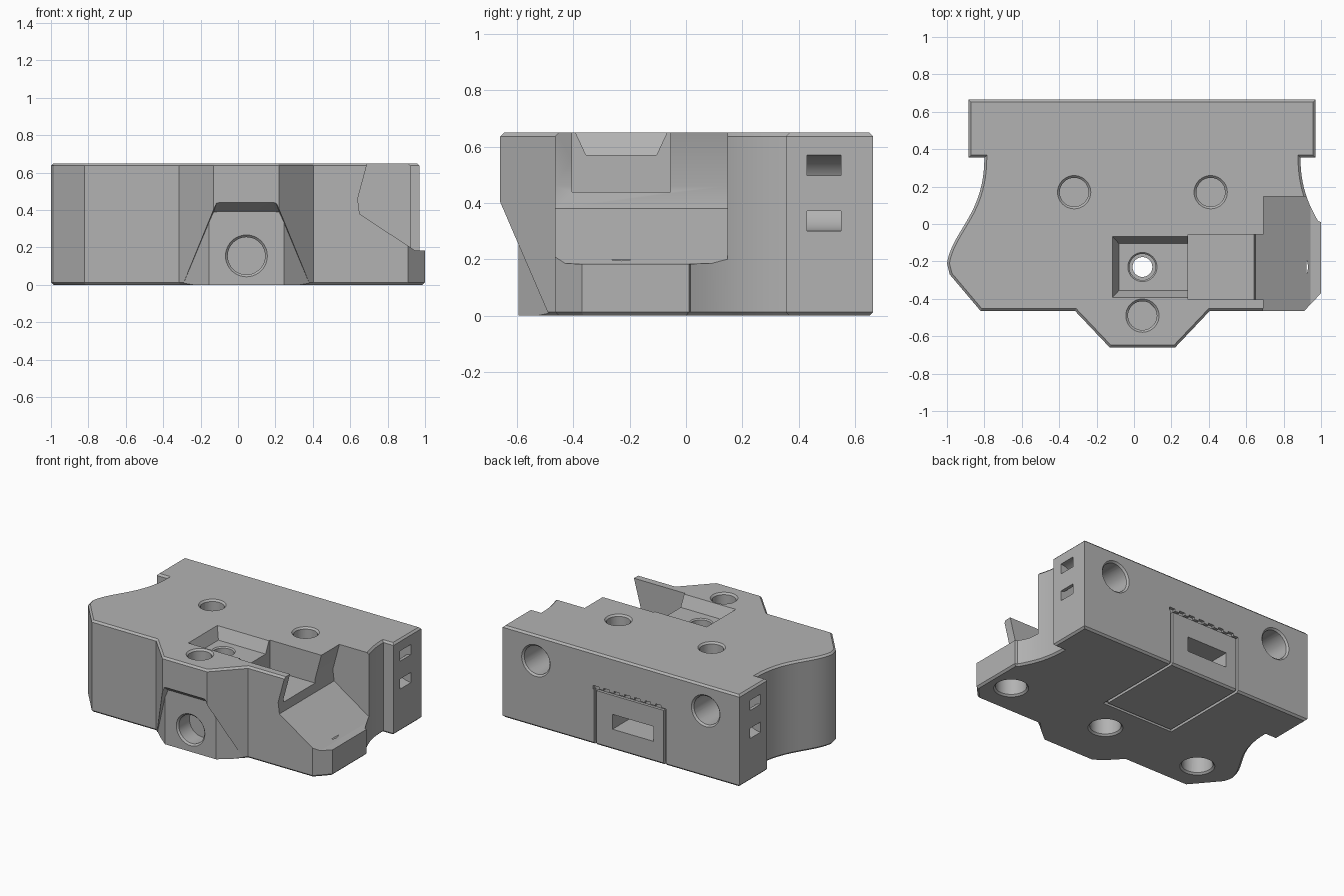
import bpy, bmesh, math
from mathutils import Vector, Matrix
from mathutils.geometry import interpolate_bezier

if "Cube" in bpy.data.objects:
    bpy.data.objects.remove(bpy.data.objects["Cube"])

MID = 0.045      # symmetry line of the housing
HEIGHT = 0.65

grey = bpy.data.materials.new("plain_grey")
grey.use_nodes = True
grey.diffuse_color = (0.45, 0.45, 0.45, 1)
grey.node_tree.nodes["Principled BSDF"].inputs["Base Color"].default_value = (0.45, 0.45, 0.45, 1)


def make(name, bm):
    bmesh.ops.recalc_face_normals(bm, faces=bm.faces)
    mesh = bpy.data.meshes.new(name)
    bm.to_mesh(mesh)
    bm.free()
    mesh.materials.append(grey)
    ob = bpy.data.objects.new(name, mesh)
    bpy.context.collection.objects.link(ob)
    return ob


def prism(name, points, direction):
    bm = bmesh.new()
    face = bm.faces.new([bm.verts.new(p) for p in points])
    out = bmesh.ops.extrude_face_region(bm, geom=[face])
    verts = [v for v in out["geom"] if isinstance(v, bmesh.types.BMVert)]
    bmesh.ops.translate(bm, vec=direction, verts=verts)
    return make(name, bm)


def hull(name, points):
    bm = bmesh.new()
    for p in points:
        bm.verts.new(p)
    bmesh.ops.convex_hull(bm, input=bm.verts)
    return make(name, bm)


def box(name, xs, ys, zs):
    return hull(name, [(x, y, z) for x in xs for y in ys for z in zs])


def rod(name, a, b, r1, r2=None):
    a, b = Vector(a), Vector(b)
    bm = bmesh.new()
    turn = (b - a).to_track_quat('Z', 'Y').to_matrix().to_4x4()
    bmesh.ops.create_cone(bm, cap_ends=True, segments=40, radius1=r1,
                          radius2=r1 if r2 is None else r2, depth=(b - a).length,
                          matrix=Matrix.Translation((a + b) / 2) @ turn)
    return make(name, bm)


def cut(target, tool):
    mod = target.modifiers.new("cut", 'BOOLEAN')
    mod.operation = 'DIFFERENCE'
    mod.solver = 'EXACT'
    mod.object = tool
    bpy.context.view_layer.objects.active = target
    bpy.ops.object.modifier_apply(modifier=mod.name)
    bpy.data.objects.remove(tool)


def bore(target, mouth, inward, radius, depth, lip=0.012):
    # blind hole with a small chamfered mouth
    mouth, inward = Vector(mouth), Vector(inward)
    cut(target, rod("bore", mouth - inward * 0.1, mouth + inward * depth, radius))
    cut(target, rod("lip", mouth - inward * lip, mouth + inward * lip,
                    radius + 2 * lip, radius))


# Housing block: plan outline with curved waists and a chamfered rim
waist = [p.to_2d() for p in interpolate_bezier(
    Vector((-1, -0.21, 0)), Vector((-0.97, -0.03, 0)),
    Vector((-0.8, 0.05, 0)), Vector((-0.8, 0.355, 0)), 24)]
right_waist = [Vector((2 * MID - p.x, p.y)) for p in reversed(waist)]
right_waist = [p for p in right_waist if p.x < 0.995]
outline = waist + [(-0.885, 0.355), (-0.885, 0.665), (0.97, 0.665), (0.97, 0.355)]
outline += right_waist + [(1, 0.01), (1, -0.37), (0.91, -0.465), (0.405, -0.465),
                          (0.22, -0.66), (-0.13, -0.66), (-0.315, -0.465),
                          (-0.82, -0.465), (-0.985, -0.27)]
body = prism("housing", [(p[0], p[1], 0) for p in outline], (0, 0, HEIGHT))
bm = bmesh.new()
bm.from_mesh(body.data)
rim = [e for e in bm.edges if abs(e.verts[0].co.z - e.verts[1].co.z) < 1e-5]
bmesh.ops.bevel(bm, geom=rim, offset=0.013, segments=1, affect='EDGES')
bm.to_mesh(body.data)
bm.free()

# Flared recess under the nose
flare = hull("flare", [
    (MID + s * w, y, z) for s in (-1, 1)
    for w, y, z in ((0.14, -0.75, 0.50), (0.175, -0.46, 0.29), (0.175, -0.595, 0.39),
                    (0.36, -0.75, -0.05), (0.36, -0.46, -0.05), (0.14, -0.68, 0.455))])
core = prism("core", [(x, y, -0.2) for x, y in (
    (-0.315, -0.465), (-0.155, -0.595), (0.245, -0.595), (0.405, -0.465),
    (0.405, -0.3), (-0.315, -0.3))], (0, 0, 0.9))
cut(flare, core)
cut(body, flare)

# Open ramp at the right end
cut(body, prism("ramp", [(x, -0.7, z) for x, z in (
    (0.71, 0.72), (0.69, 0.645), (0.64, 0.46), (0.65, 0.38), (0.945, 0.185),
    (1.2, 0.178), (1.2, 0.72))], (0, 0.847, 0)))

# Channel and shallow sloped pocket in the top
cut(body, box("channel", (0.29, 0.85), (-0.405, -0.055), (0.44, 0.8)))
cut(body, hull("pocket", [
    (x, -0.23 + s * w, z) for s in (-1, 1)
    for x, w, z in ((-0.08, 0.125, 0.57), (-0.15, 0.2, 0.73),
                    (0.32, 0.125, 0.57), (0.32, 0.2, 0.73))]))

# Screw hole through the pocket, with countersinks at both ends
bore(body, (MID, -0.23, 0.57), (0, 0, -1), 0.07, 0.1, 0.008)
cut(body, rod("through", (MID, -0.23, -0.1), (MID, -0.23, 0.6), 0.053))

# Round sockets in the top, bottom, back and front
for x, y in ((-0.32, 0.17), (0.41, 0.17), (MID, -0.49)):
    bore(body, (x, y, HEIGHT), (0, 0, -1), 0.077, 0.13)
for x in (-0.72, MID, 0.83):
    bore(body, (x, -0.23, 0), (0, 0, 1), 0.1, 0.2)
for x in (MID - 0.665, MID + 0.665):
    bore(body, (x, 0.665, 0.47), (0, -1, 0), 0.1, 0.25)
bore(body, (MID, -0.595, 0.155), (0, 1, 0), 0.1, 0.13)

# Curved strap tunnels in both ends
for x in (-0.885, 0.97):
    ring = rod("strap_tunnel", (x, 0.43, 0.435), (x, 0.55, 0.435), 0.135)
    cut(ring, rod("strap_core", (x, 0.3, 0.435), (x, 0.7, 0.435), 0.063))
    cut(body, ring)

# Seam of the inlaid panel on the back and underside, with a toothed top
for x in (-0.31, 0.235):
    cut(body, box("seam", (x, x + 0.02), (0, 0.8), (-0.1, 0.02)))
    cut(body, box("seam", (x, x + 0.02), (0.645, 0.8), (-0.1, 0.4)))
cut(body, box("seam", (-0.31, 0.255), (0, 0.02), (-0.1, 0.02)))
cut(body, box("seam", (-0.31, 0.255), (0.645, 0.8), (0.385, 0.4)))
for i in range(7):
    x = -0.27 + i * 0.081
    cut(body, box("tooth", (x, x + 0.045), (0.645, 0.8), (0.39, 0.415)))
cut(body, box("back_slot", (-0.21, 0.11), (0.45, 0.8), (0.145, 0.25)))

bpy.ops.object.select_all(action='DESELECT')
body.select_set(True)
bpy.context.view_layer.objects.active = body
bpy.ops.object.shade_smooth_by_angle(angle=math.radians(25))
